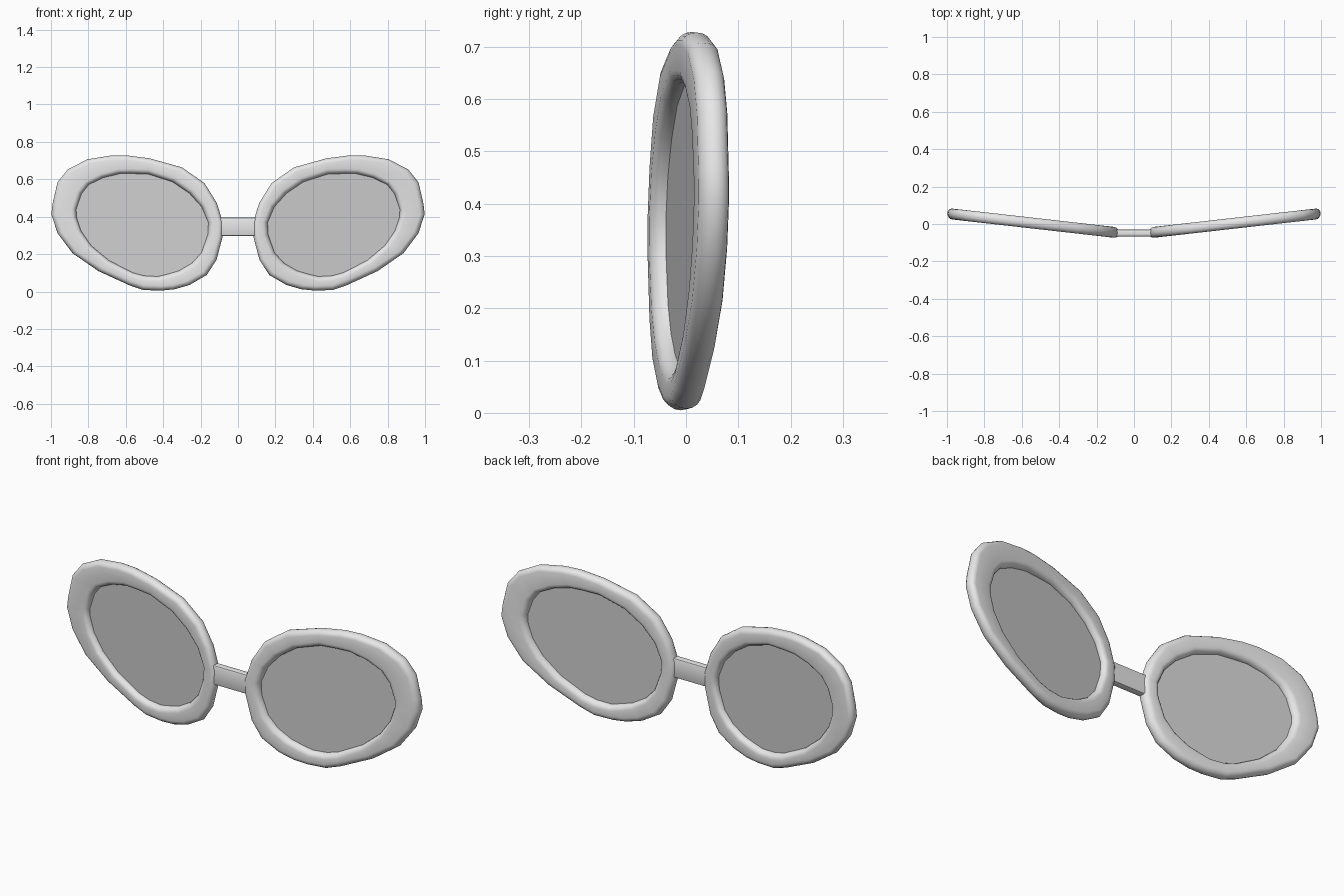
import bpy, bmesh, math
from mathutils import Vector

if "Cube" in bpy.data.objects:
    bpy.data.objects.remove(bpy.data.objects["Cube"])

# Rim outline and lens opening of the right-hand side, as (x, z)
OUTER = [(.68, .727), (.805, .707), (.91, .653), (.965, .584), (.992, .467), (.998, .413),
         (.965, .312), (.885, .205), (.746, .109), (.58, .033), (.505, .008), (.41, .005),
         (.34, .012), (.259, .035), (.168, .088), (.115, .168), (.083, .29), (.08, .37),
         (.115, .477), (.18, .58), (.30, .664), (.473, .712), (.596, .728)]
INNER = [(.869, .424), (.848, .509), (.778, .595), (.623, .632), (.463, .627), (.313, .573),
         (.206, .477), (.158, .376), (.163, .28), (.206, .184), (.286, .12), (.42, .08),
         (.527, .086), (.66, .141), (.783, .243), (.853, .344)]
CENTRE = Vector((.5, .36))
HALF = .029      # half of the rim thickness
ROUND = .026     # width of the rounded rim edges


def material(name, grey, alpha=1.0):
    m = bpy.data.materials.new(name)
    m.diffuse_color = (grey, grey, grey, alpha)
    m.use_nodes = True
    m.node_tree.nodes["Principled BSDF"].inputs["Base Color"].default_value = m.diffuse_color
    return m


frame_mat = material("light grey frame", .8)
lens_mat = material("grey lens", .62, .8)


def make_object(name, bm, mat, angle=40):
    bmesh.ops.recalc_face_normals(bm, faces=bm.faces)
    mesh = bpy.data.meshes.new(name)
    bm.to_mesh(mesh)
    bm.free()
    mesh.materials.append(mat)
    ob = bpy.data.objects.new(name, mesh)
    bpy.context.collection.objects.link(ob)
    bpy.ops.object.select_all(action='DESELECT')
    ob.select_set(True)
    bpy.context.view_layer.objects.active = ob
    bpy.ops.object.shade_smooth_by_angle(angle=math.radians(angle))
    return ob


def tilt(x):
    """Depth of the swept-back lens plane at a given x."""
    return .113 * (x - .5)


def opening_at(direction):
    """Point of the lens opening along a ray from the centre."""
    for i, p in enumerate(INNER):
        a, b = Vector(p) - CENTRE, Vector(INNER[i - 1]) - CENTRE
        e = b - a
        det = direction.x * e.y - direction.y * e.x
        if abs(det) < 1e-9:
            continue
        t = (a.x * e.y - a.y * e.x) / det
        s = (a.x * direction.y - a.y * direction.x) / det
        if t > 0 and -1e-6 <= s <= 1 + 1e-6:
            return CENTRE + direction * t
    return CENTRE + direction * .3


def section(inner, outer):
    """Flat band with rounded inner and outer edges, as (point, depth)."""
    d = (outer - inner).normalized()
    pts = []
    for k in range(9):
        a = math.pi * (k / 8 - .5)
        pts.append((outer - d * ROUND * (1 - math.cos(a)), HALF * math.sin(a)))
    for k in range(9):
        a = math.pi * (.5 - k / 8)
        pts.append((inner + d * ROUND * (1 - math.cos(a)), HALF * math.sin(a)))
    return pts


for side, sign in (("right", 1), ("left", -1)):
    # Rim
    bm = bmesh.new()
    rings, edge = [], []
    for p in OUTER:
        out = Vector(p)
        inn = opening_at((out - CENTRE).normalized())
        edge.append(inn)
        rings.append([bm.verts.new((sign * q.x, tilt(q.x) + y, q.y))
                      for q, y in section(inn, out)])
    for i, ring in enumerate(rings):
        prev = rings[i - 1]
        for j in range(len(ring)):
            bm.faces.new((prev[j - 1], prev[j], ring[j], ring[j - 1]))
    make_object(side + "_rim", bm, frame_mat)

    # Lens
    bm = bmesh.new()
    bm.faces.new([bm.verts.new((sign * q.x, tilt(q.x), q.y)) for q in edge])
    make_object(side + "_lens", bm, lens_mat)

# Bridge
bm = bmesh.new()
bmesh.ops.create_cube(bm, size=1)
for v in bm.verts:
    v.co = (v.co.x * .21, v.co.y * .036 - .048, v.co.z * .10 + .346)
long_edges = [e for e in bm.edges if abs(e.verts[0].co.x - e.verts[1].co.x) > .1]
bmesh.ops.bevel(bm, geom=long_edges, offset=.008, segments=2, affect='EDGES', profile=.5)
make_object("bridge", bm, frame_mat)
